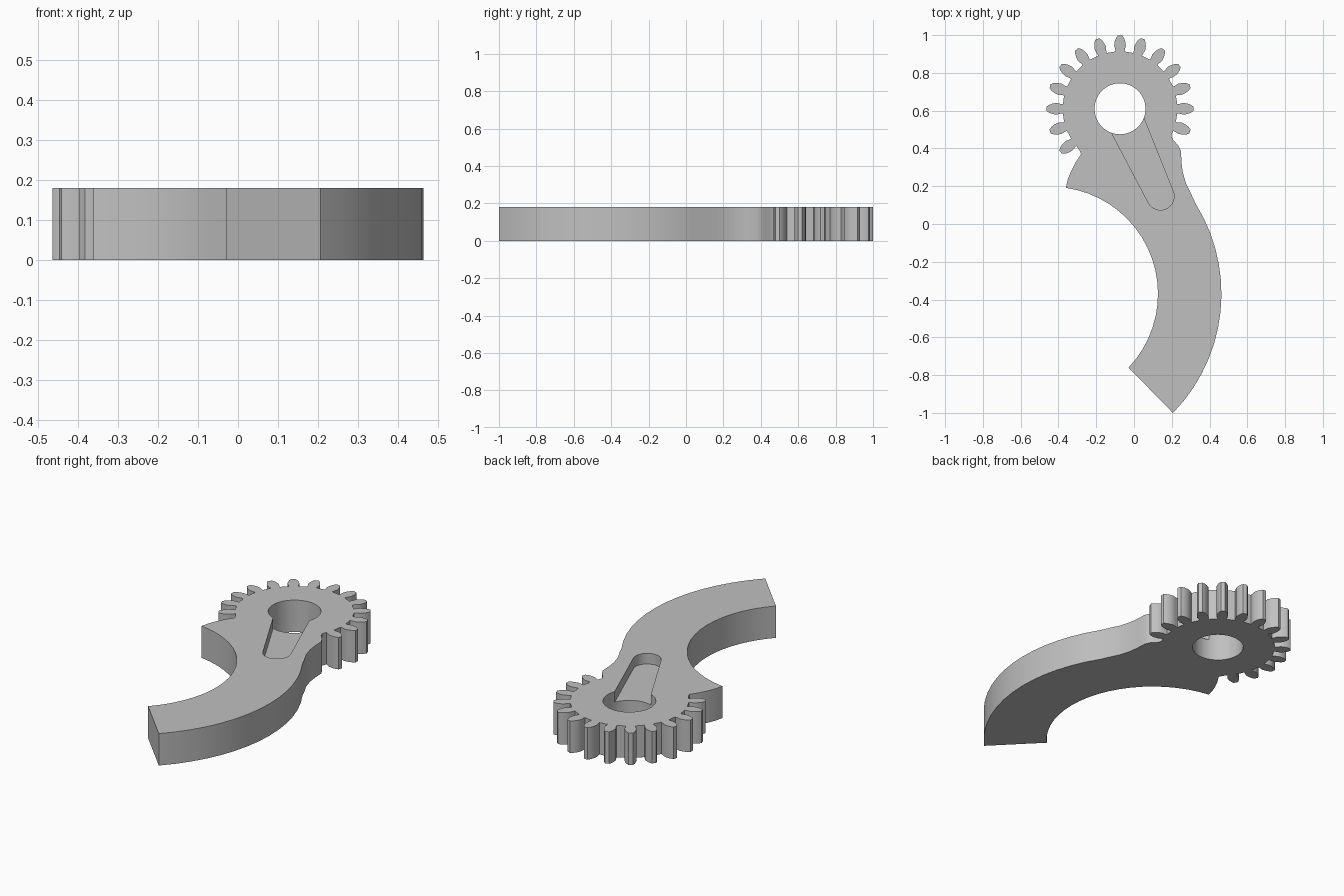
import bpy, bmesh
from math import radians, cos, sin, pi, atan2

cube = bpy.data.objects.get("Cube")
if cube:
    bpy.data.objects.remove(cube, do_unlink=True)

HEIGHT = 0.18
SLOT_DEPTH = 0.06
GEAR = (-0.074, 0.61)       # gear centre
BEND = (-0.44, -0.37)       # centre of the curved arm
TIP = (0.14, 0.146)         # rounded end of the slot

grey = bpy.data.materials.new("plain grey")
grey.use_nodes = True
colour = (0.53, 0.53, 0.53, 1)
grey.diffuse_color = colour
grey.node_tree.nodes["Principled BSDF"].inputs["Base Color"].default_value = colour


def arc(centre, radius, start, end, steps):
    """Points along an arc, angles in degrees."""
    angles = [radians(start + (end - start) * i / steps) for i in range(steps + 1)]
    return [(centre[0] + radius * cos(a), centre[1] + radius * sin(a)) for a in angles]


def prism(name, outline, bottom, top):
    """Extrude a closed flat outline from bottom to top."""
    bm = bmesh.new()
    face = bm.faces.new([bm.verts.new((x, y, bottom)) for x, y in outline])
    side = bmesh.ops.extrude_face_region(bm, geom=[face])["geom"]
    moved = [v for v in side if isinstance(v, bmesh.types.BMVert)]
    bmesh.ops.translate(bm, verts=moved, vec=(0, 0, top - bottom))
    bmesh.ops.recalc_face_normals(bm, faces=bm.faces)
    mesh = bpy.data.meshes.new(name)
    bm.to_mesh(mesh)
    bm.free()
    mesh.materials.append(grey)
    obj = bpy.data.objects.new(name, mesh)
    bpy.context.collection.objects.link(obj)
    return obj


def tooth(angle):
    """One tooth: (radius, half width) pairs up one flank and down the other."""
    flank = [(0.303, 0.024), (0.316, 0.026), (0.335, 0.031),
             (0.355, 0.028), (0.375, 0.021), (0.389, 0.011)]
    both = [(r, -w) for r, w in flank] + [(r, w) for r, w in reversed(flank)]
    a = radians(angle)
    return [(GEAR[0] + r * cos(a) - w * sin(a), GEAR[1] + r * sin(a) + w * cos(a))
            for r, w in both]


# Outline: teeth, hook, inner bend, square end, outer bend, shoulder
outline = []
for i in range(-1, 13):
    outline += tooth(18 * i)
outline += [(-0.29, 0.392), (-0.28, 0.37), (-0.31, 0.325), (-0.335, 0.275), (-0.351, 0.235)]
outline += arc(BEND, 0.567, 82, -43.5, 20)
outline += arc(BEND, 0.903, -44.3, 32, 14)
outline += [(0.30, 0.165), (0.275, 0.215), (0.258, 0.275), (0.251, 0.33),
            (0.249, 0.385), (0.235, 0.415), (0.207, 0.445), (0.197, 0.468)]
lever = prism("geared_lever", outline, 0, HEIGHT)

# Shaft hole, right through
hole = prism("hole_cutter", arc(GEAR, 0.135, 0, 354.375, 63), -0.1, HEIGHT + 0.1)

# Tapered slot sunk into the top, running from the hole to a round end
aim = atan2(TIP[1] - GEAR[1], TIP[0] - GEAR[0])
heading = aim * 180 / pi
wide = [(GEAR[0] + s * 0.099 * sin(aim), GEAR[1] - s * 0.099 * cos(aim)) for s in (-1, 1)]
slot = prism("slot_cutter", wide + arc(TIP, 0.072, heading - 88, heading + 88, 16),
             HEIGHT - SLOT_DEPTH, HEIGHT + 0.1)

for cutter in (hole, slot):
    cutter.hide_render = True
    cut = lever.modifiers.new(cutter.name, "BOOLEAN")
    cut.operation = "DIFFERENCE"
    cut.solver = "EXACT"
    cut.object = cutter

# Keep the cut result and drop the cutters
bpy.context.view_layer.update()
graph = bpy.context.evaluated_depsgraph_get()
finished = bpy.data.meshes.new_from_object(lever.evaluated_get(graph))
lever.modifiers.clear()
lever.data = finished
for cutter in (hole, slot):
    bpy.data.objects.remove(cutter, do_unlink=True)

# Smooth curved walls, sharp rims
bpy.ops.object.select_all(action="DESELECT")
lever.select_set(True)
bpy.context.view_layer.objects.active = lever
bpy.ops.object.shade_smooth_by_angle(angle=radians(30))
